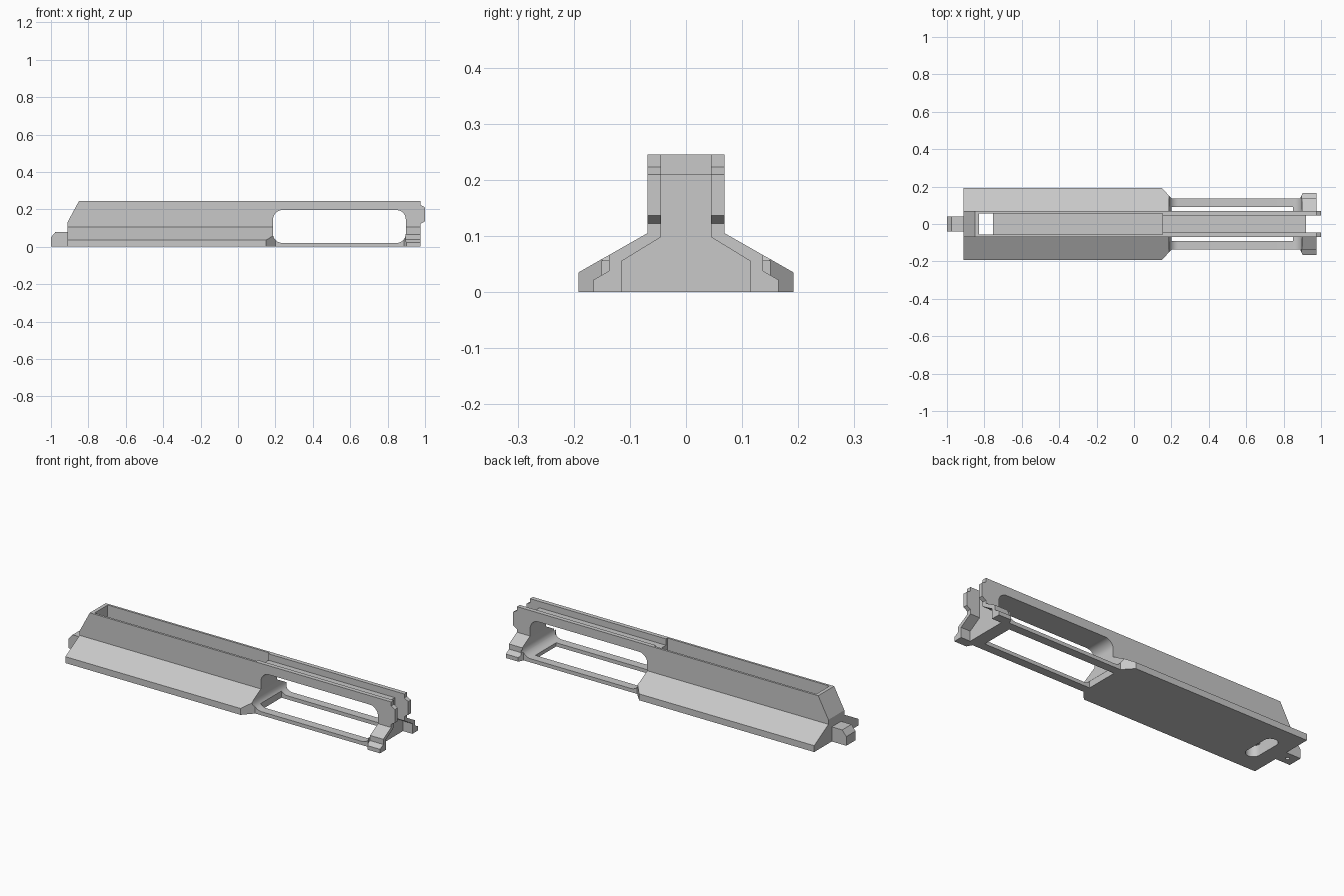
import bpy, bmesh
from math import pi, cos, sin, radians

if "Cube" in bpy.data.objects:
    bpy.data.objects.remove(bpy.data.objects["Cube"], do_unlink=True)

grey = bpy.data.materials.new("plain grey")
grey.use_nodes = True
colour = (0.58, 0.58, 0.58, 1)
grey.diffuse_color = colour
grey.node_tree.nodes["Principled BSDF"].inputs["Base Color"].default_value = colour


def prism(name, points, axis, start, end):
    """Extrude a 2D outline along an axis; outline uses the other two axes in order."""
    place = {"x": lambda a, b, t: (t, a, b),
             "y": lambda a, b, t: (a, t, b),
             "z": lambda a, b, t: (a, b, t)}[axis]
    bm = bmesh.new()
    low = [bm.verts.new(place(a, b, start)) for a, b in points]
    high = [bm.verts.new(place(a, b, end)) for a, b in points]
    bm.faces.new(low)
    bm.faces.new(high)
    n = len(points)
    for i in range(n):
        j = (i + 1) % n
        bm.faces.new((low[i], low[j], high[j], high[i]))
    bmesh.ops.recalc_face_normals(bm, faces=bm.faces)
    mesh = bpy.data.meshes.new(name)
    bm.to_mesh(mesh)
    bm.free()
    mesh.materials.append(grey)
    obj = bpy.data.objects.new(name, mesh)
    bpy.context.collection.objects.link(obj)
    return obj


def rounded(x0, x1, y0, y1, r, steps=10):
    """Rectangle outline with rounded corners."""
    corners = [(x1 - r, y1 - r), (x0 + r, y1 - r), (x0 + r, y0 + r), (x1 - r, y0 + r)]
    return [(cx + r * cos((q + s / steps) * pi / 2), cy + r * sin((q + s / steps) * pi / 2))
            for q, (cx, cy) in enumerate(corners) for s in range(steps + 1)]


def box(x0, x1, y0, y1):
    return [(x0, y0), (x1, y0), (x1, y1), (x0, y1)]


def mirrored(half):
    """Close a half outline across the centre line."""
    return half + [(-a, b) for a, b in reversed(half)]


def flip(points):
    return [(a, -b) for a, b in points]


def combine(target, tool, operation="DIFFERENCE"):
    mod = target.modifiers.new(tool.name, "BOOLEAN")
    mod.operation = operation
    mod.solver = "EXACT"
    mod.object = tool
    bpy.context.view_layer.objects.active = target
    bpy.ops.object.modifier_apply(modifier=mod.name)
    bpy.data.objects.remove(tool, do_unlink=True)


# Housing: upright wall on a flared skirt
body = prism("housing", mirrored([(0.192, 0), (0.192, 0.035), (0.069, 0.105), (0.069, 0.245)]),
             "x", -0.912, 1.0)

# End tab with a chamfered top and a blind pin hole
tab = prism("end_tab", [(-1, 0), (-0.87, 0), (-0.87, 0.08), (-0.975, 0.08), (-1, 0.05)],
            "y", -0.04, 0.04)
combine(body, tab, "UNION")
combine(body, prism("pin_hole", rounded(-0.962, -0.942, -0.01, 0.01, 0.0099, 4), "z", -0.1, 0.03))

# Sloped nose above the tab
combine(body, prism("nose_cut", [(-0.912, 0.13), (-0.85, 0.245), (-0.85, 0.3), (-1.1, 0.3), (-1.1, 0.13)],
                    "y", -0.3, 0.3))

# Stepped end: two prongs project between chamfers
combine(body, prism("lower_end_cut", [(0.977, -0.1), (1.1, -0.1), (1.1, 0.137), (1.0, 0.137), (0.977, 0.122)],
                    "y", -0.3, 0.3))
combine(body, prism("upper_end_cut", [(1.0, 0.21), (1.1, 0.21), (1.1, 0.3), (0.977, 0.3), (0.977, 0.223)],
                    "y", -0.3, 0.3))

# Narrow rails behind the skirt, then stepped feet at the end
rail_cut = [(0.15, 0.192), (0.2, 0.137), (0.888, 0.137), (0.902, 0.165), (0.902, 0.3), (0.15, 0.3)]
foot_cut = [(0.165, -0.1), (0.165, 0.022), (0.137, 0.038), (0.137, 0.2), (0.3, 0.2), (0.3, -0.1)]
for side in (1, -1):
    combine(body, prism("rail_cut", rail_cut if side > 0 else flip(rail_cut), "z", -0.1, 0.2))
    combine(body, prism("foot_cut", [(side * a, b) for a, b in foot_cut], "x", 0.895, 1.1))

# Side window and the opening in the floor below it
combine(body, prism("window_cut", rounded(0.187, 0.897, 0.02, 0.196, 0.05), "y", -0.3, 0.3))
combine(body, prism("floor_cut", box(0.2, 0.85, -0.09, 0.09), "z", -0.1, 0.1))

# Top channel: deep with thin walls, then shallow and narrow
combine(body, prism("deep_channel", box(-0.83, 0.153, -0.057, 0.057), "z", 0.05, 0.4))
combine(body, prism("shallow_channel", box(0.14, 1.1, -0.045, 0.045), "z", 0.21, 0.4))

# Arched recess in the end
combine(body, prism("end_recess", mirrored([(0.115, -0.1), (0.115, 0.055), (0.045, 0.098), (0.045, 0.4)]),
                    "x", 0.92, 1.1))

# Long slot through the underside into the channel
combine(body, prism("underside_slot", rounded(-0.83, -0.755, -0.1, 0.1, 0.037), "z", -0.1, 0.06))

# Keep flat faces crisp and rounded corners smooth
bpy.ops.object.select_all(action="DESELECT")
body.select_set(True)
bpy.context.view_layer.objects.active = body
bpy.ops.object.shade_smooth_by_angle(angle=radians(25))
